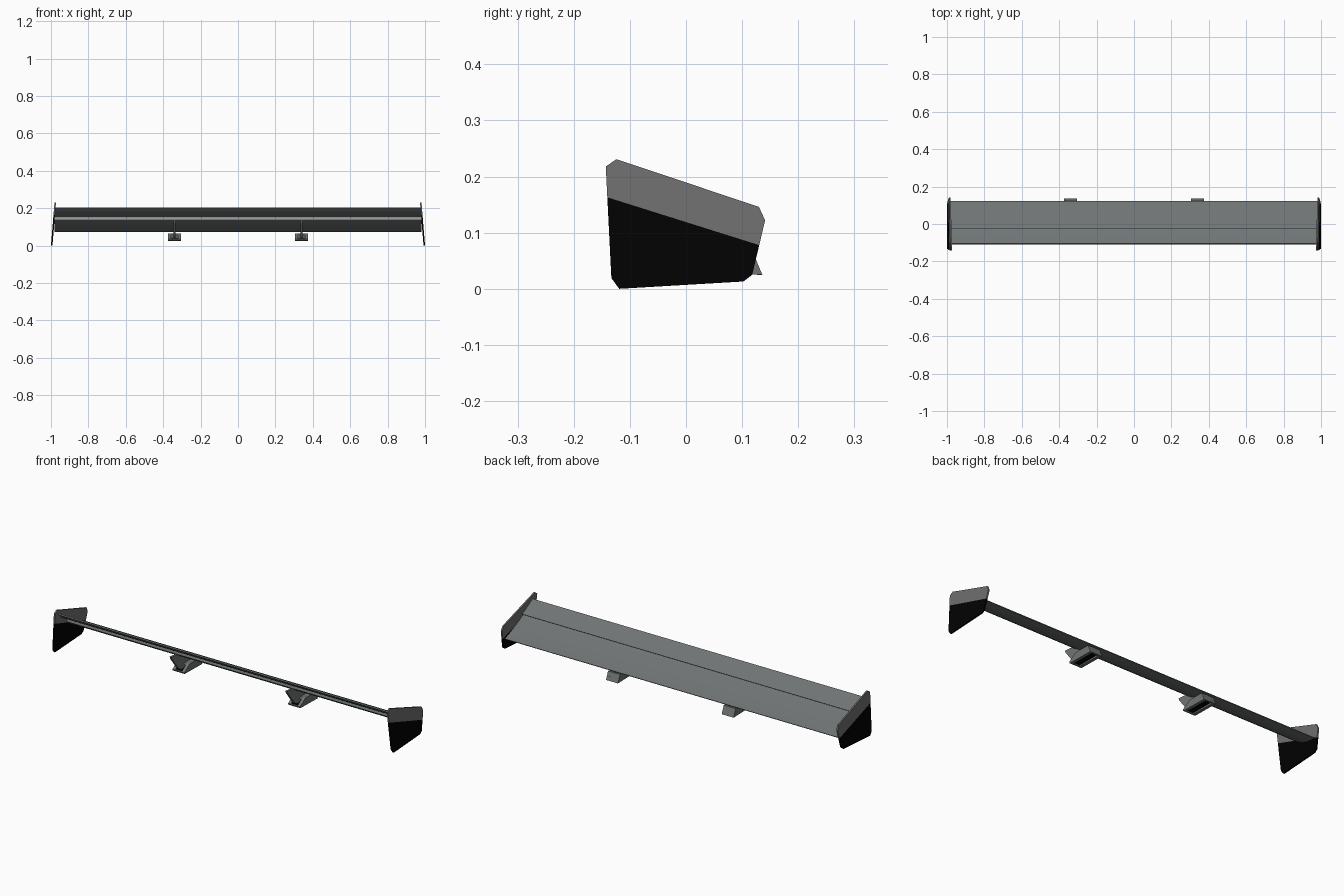
import bpy, bmesh, math
from mathutils import Vector

if "Cube" in bpy.data.objects:
    bpy.data.objects.remove(bpy.data.objects["Cube"])


def mat(name, c):
    m = bpy.data.materials.new(name)
    m.diffuse_color = (*c, 1)
    m.use_nodes = True
    m.node_tree.nodes["Principled BSDF"].inputs["Base Color"].default_value = m.diffuse_color
    return m


GREY = mat("wing_grey", (0.16, 0.175, 0.175))
PLATE = mat("plate_grey", (0.16, 0.16, 0.16))
BLACK = mat("black", (0.0005, 0.0005, 0.0005))


def extrude(name, prof, x0, x1, mats, shear=0.0):
    """Extrude a (y, z) profile along x; shear leans the part outward towards the ground."""
    bm = bmesh.new()
    pos = lambda x, p: (x - shear * p[1], p[0], p[1])
    a = [bm.verts.new(pos(x0, p)) for p in prof]
    b = [bm.verts.new(pos(x1, p)) for p in prof]
    n = len(prof)
    bm.faces.new(a)
    bm.faces.new(b[::-1])
    for i in range(n):
        bm.faces.new((a[i], b[i], b[(i + 1) % n], a[(i + 1) % n]))
    bmesh.ops.recalc_face_normals(bm, faces=bm.faces)
    me = bpy.data.meshes.new(name)
    bm.to_mesh(me)
    bm.free()
    ob = bpy.data.objects.new(name, me)
    bpy.context.collection.objects.link(ob)
    for m in mats:
        me.materials.append(m)
    return ob


def element(back, front, thick, camber, n=8):
    """Wing section from rear to front edge: bowed plate, thin at the rear, blunt in front."""
    back, front = Vector(back), Vector(front)
    d = front - back
    nrm = Vector((-d.y, d.x)).normalized()
    if nrm.y < 0:
        nrm = -nrm
    top, low = [], []
    for i in range(n + 1):
        t = i / n
        c = back + d * t - nrm * camber * 4 * t * (1 - t)
        h = thick * (0.2 + 0.45 * t + 0.6 * math.sin(math.pi * t))
        top.append(c)
        low.append(c - nrm * h)
    return [tuple(p) for p in top + low[::-1]]


def smooth(ob):
    bpy.ops.object.select_all(action='DESELECT')
    ob.select_set(True)
    bpy.context.view_layer.objects.active = ob
    bpy.ops.object.shade_smooth_by_angle(angle=math.radians(35))


# Two wing elements, the flap overlapping the main plane
smooth(extrude("main_plane", element((0.123, 0.077), (-0.033, 0.146), 0.018, 0.004), -0.98, 0.98, [GREY]))
smooth(extrude("flap", element((-0.023, 0.152), (-0.105, 0.204), 0.010, 0.002), -0.98, 0.98, [GREY]))

# End plates, leaning outward, black below a sloping line
plate = [(-0.143, 0.218), (-0.124, 0.231), (0.130, 0.146), (0.141, 0.122),
         (0.118, 0.025), (0.102, 0.013), (-0.119, 0.0), (-0.133, 0.019)]
for side, s in (("left", -1), ("right", 1)):
    ob = extrude(side + "_end_plate", plate, s * 0.992, s * 1.0, [PLATE, BLACK], s * 0.082)
    bm = bmesh.new()
    bm.from_mesh(ob.data)
    co, no = Vector((0, -0.14, 0.163)), Vector((0, 0.085, 0.27)).normalized()
    bmesh.ops.bisect_plane(bm, geom=bm.verts[:] + bm.edges[:] + bm.faces[:], plane_co=co, plane_no=no)
    for f in bm.faces:
        f.material_index = int((f.calc_center_median() - co).dot(no) < 0)
    bm.to_mesh(ob.data)
    bm.free()

# Mounts: rib reaching forward under the wing, and a hollow foot around its lower end
foot = [(0.136, 0.025), (0.119, 0.066), (0.030, 0.066), (-0.015, 0.036), (-0.012, 0.028)]
rib = [(0.118, 0.040), (0.115, 0.070), (0.05, 0.095), (-0.025, 0.130), (-0.080, 0.135),
       (-0.075, 0.122), (-0.02, 0.050), (0.0, 0.040)]
for side, s in (("left", -1), ("right", 1)):
    c = s * 0.34
    extrude(side + "_mount_rib", rib, c - 0.006, c + 0.006, [GREY])
    for k, (a, b) in enumerate(((-0.035, -0.019), (0.019, 0.035))):
        extrude(f"{side}_foot_cheek_{k}", foot, c + a, c + b, [GREY])
    inner = {"foot_top": ([(0.122, 0.058), (0.119, 0.066), (0.030, 0.066), (0.022, 0.058)], GREY),
             "foot_back": ([(0.136, 0.025), (0.122, 0.058), (0.114, 0.058), (0.127, 0.025)], GREY),
             "foot_front": ([(-0.012, 0.028), (-0.015, 0.036), (-0.006, 0.036), (-0.004, 0.028)], GREY),
             "foot_recess": ([(0.120, 0.034), (0.120, 0.038), (-0.006, 0.038), (-0.006, 0.034)], BLACK)}
    for part, (prof, m) in inner.items():
        extrude(f"{side}_{part}", prof, c - 0.019, c + 0.019, [m])
